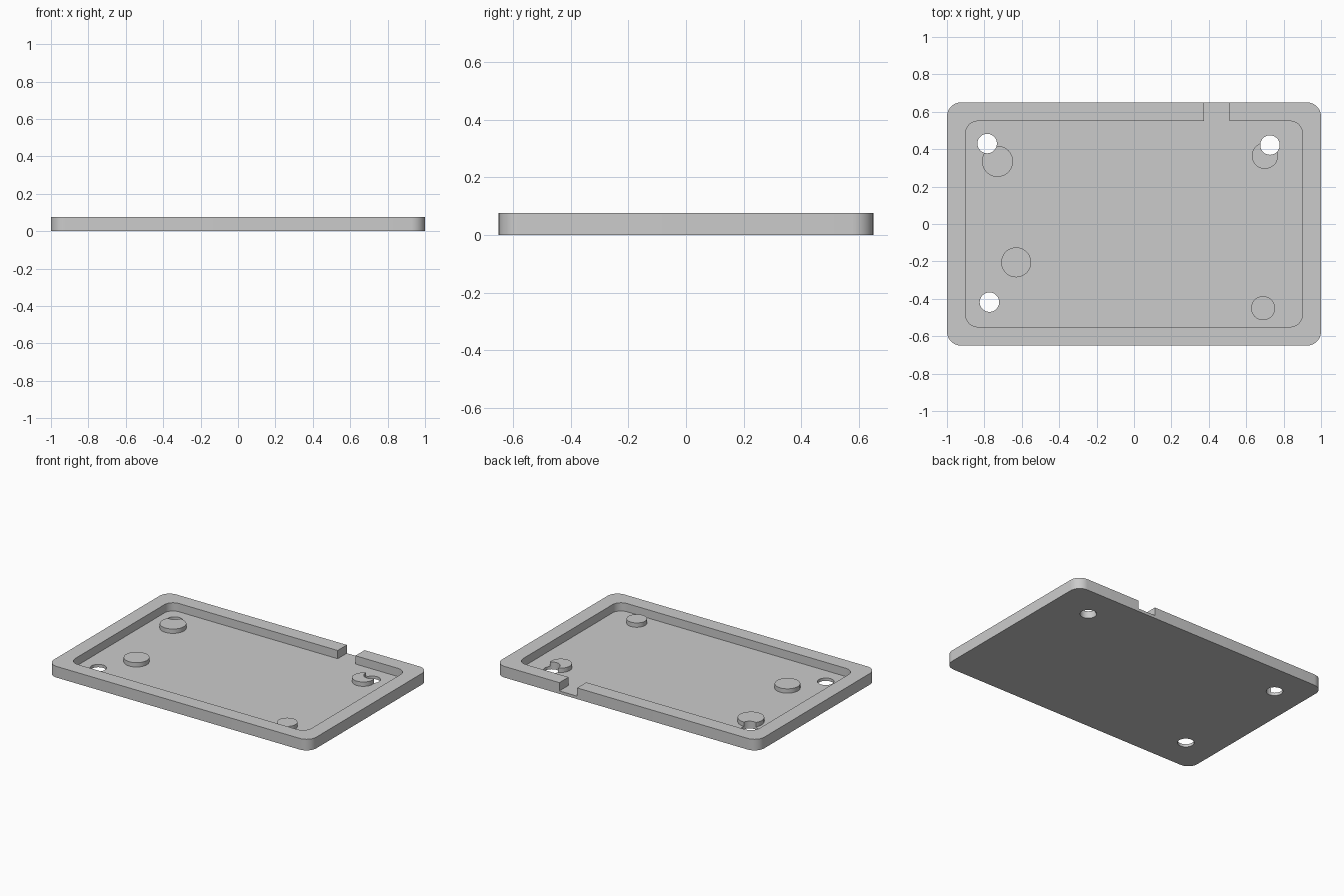
import bpy, bmesh, math

old = bpy.data.objects.get("Cube")
if old:
    bpy.data.objects.remove(old, do_unlink=True)

FLOOR, TOP, POST_TOP = 0.02, 0.077, 0.05

grey = bpy.data.materials.new("plain grey")
grey.use_nodes = True
colour = (0.6, 0.6, 0.6, 1)
grey.diffuse_color = colour
grey.node_tree.nodes["Principled BSDF"].inputs["Base Color"].default_value = colour


def prism(name, outline, z0, z1):
    """Extrude a flat outline from z0 up to z1."""
    bm = bmesh.new()
    face = bm.faces.new([bm.verts.new((x, y, z0)) for x, y in outline])
    up = bmesh.ops.extrude_face_region(bm, geom=[face])["geom"]
    bmesh.ops.translate(bm, vec=(0, 0, z1 - z0),
                        verts=[v for v in up if isinstance(v, bmesh.types.BMVert)])
    bmesh.ops.recalc_face_normals(bm, faces=bm.faces)
    mesh = bpy.data.meshes.new(name)
    bm.to_mesh(mesh)
    bm.free()
    mesh.materials.append(grey)
    obj = bpy.data.objects.new(name, mesh)
    bpy.context.collection.objects.link(obj)
    return obj


def circle(x, y, r, n=48):
    return [(x + r * math.cos(math.tau * i / n), y + r * math.sin(math.tau * i / n))
            for i in range(n)]


def rounded_rect(hx, hy, r, n=10):
    pts = []
    for k, (sx, sy) in enumerate([(1, 1), (-1, 1), (-1, -1), (1, -1)]):
        for i in range(n + 1):
            a = math.pi / 2 * (k + i / n)
            pts.append((sx * (hx - r) + r * math.cos(a), sy * (hy - r) + r * math.sin(a)))
    return pts


def boolean(obj, other, operation):
    mod = obj.modifiers.new(other.name, "BOOLEAN")
    mod.object, mod.operation, mod.solver = other, operation, "EXACT"
    bpy.context.view_layer.objects.active = obj
    bpy.ops.object.modifier_apply(modifier=mod.name)
    bpy.data.objects.remove(other, do_unlink=True)


# Tray: rounded slab with a recess and a cable notch through the back wall
tray = prism("tray", rounded_rect(1, 0.65, 0.075), 0, TOP)
boolean(tray, prism("recess", rounded_rect(0.9, 0.55, 0.065), FLOOR, 0.2), "DIFFERENCE")
notch = [(0.375, 0.5), (0.51, 0.5), (0.51, 0.8), (0.375, 0.8)]
boolean(tray, prism("notch", notch, FLOOR, 0.2), "DIFFERENCE")

# Round support posts standing on the floor
posts = [(-0.73, 0.335, 0.083), (-0.63, -0.205, 0.08),
         (0.70, 0.365, 0.07), (0.69, -0.45, 0.064)]
for x, y, r in posts:
    boolean(tray, prism("post", circle(x, y, r), FLOOR / 2, POST_TOP), "UNION")

# Screw holes, which also bite into two of the posts
for x, y in [(-0.785, 0.43), (0.727, 0.422), (-0.773, -0.418)]:
    boolean(tray, prism("hole", circle(x, y, 0.052), -0.1, 0.2), "DIFFERENCE")

# Smooth round walls, sharp edges
tray.select_set(True)
bpy.context.view_layer.objects.active = tray
bpy.ops.object.shade_smooth_by_angle(angle=math.radians(30))
